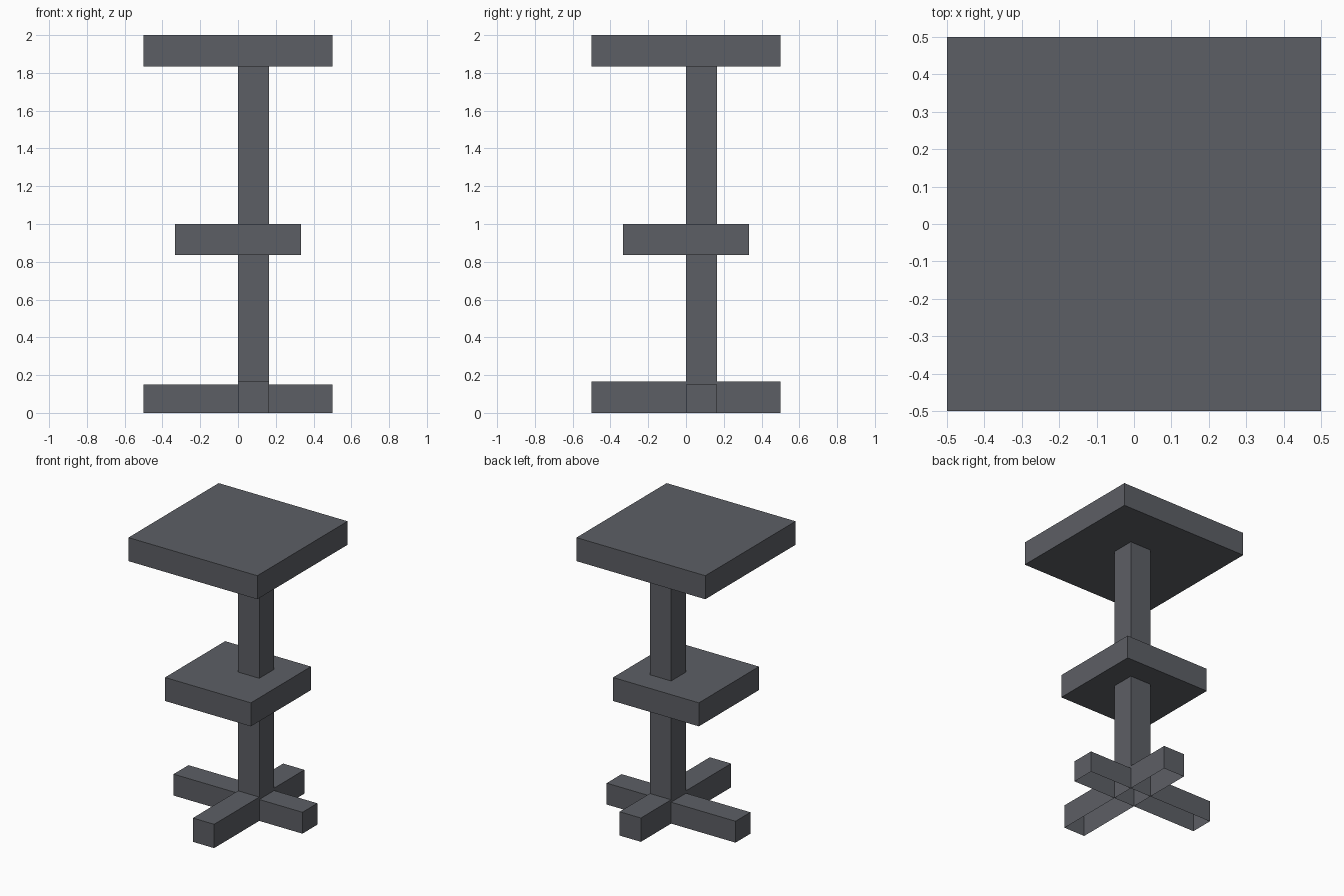
import bpy, bmesh

if "Cube" in bpy.data.objects:
    bpy.data.objects.remove(bpy.data.objects["Cube"])

grey = bpy.data.materials.new("slate grey")
grey.diffuse_color = (0.108, 0.114, 0.130, 1.0)
grey.use_nodes = True
grey.node_tree.nodes["Principled BSDF"].inputs["Base Color"].default_value = grey.diffuse_color

T = 0.165  # common thickness of posts and slabs


def box(name, lo, hi, drop=()):
    """Axis-aligned box; drop lists the z directions (-1, 1) of faces left open."""
    bm = bmesh.new()
    bmesh.ops.create_cube(bm, size=1.0)
    for v in bm.verts:
        for i in range(3):
            v.co[i] = lo[i] if v.co[i] < 0 else hi[i]
    bm.normal_update()
    gone = [f for f in bm.faces if any(f.normal.z * d > 0.9 for d in drop)]
    bmesh.ops.delete(bm, geom=gone, context='FACES')
    mesh = bpy.data.meshes.new(name)
    bm.to_mesh(mesh)
    bm.free()
    mesh.materials.append(grey)
    obj = bpy.data.objects.new(name, mesh)
    bpy.context.collection.objects.link(obj)
    return obj


# Square slabs
box("top_slab", (-0.5, -0.5, 2 - T), (0.5, 0.5, 2))
box("middle_slab", (-0.333, -0.333, 1 - T), (0.333, 0.333, 1))

# Off-centre post in two lengths, ends hidden by the slabs and foot
box("lower_post", (0, 0, 0.167), (T, T, 1 - T), drop=(-1, 1))
box("upper_post", (0, 0, 1), (T, T, 2 - T), drop=(-1, 1))

# Crossed foot bars, open underneath; the side bar is slightly lower
box("foot_bar_side", (-0.5, 0, 0), (0.5, T, 0.15), drop=(-1,))
box("foot_bar_front_back", (0, -0.5, 0), (T, 0.5, 0.167), drop=(-1,))
